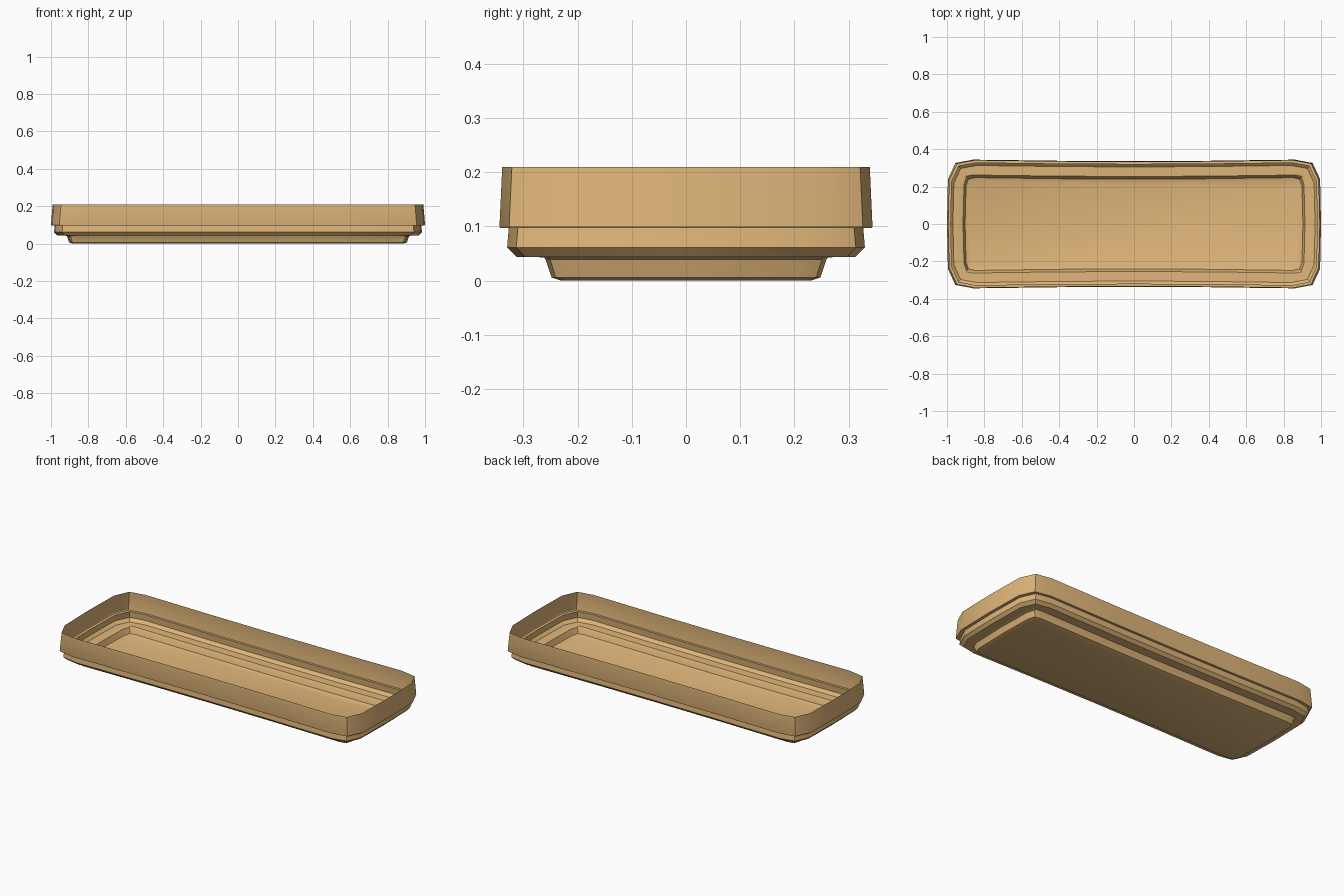
import bpy, bmesh

if "Cube" in bpy.data.objects:
    bpy.data.objects.remove(bpy.data.objects["Cube"])

# Wall profile from base to rim: half length, half depth, z, corner reach in x, corner reach in y
PROFILE = [
    (0.885, 0.230, 0.000, 0.050, 0.040),
    (0.903, 0.248, 0.006, 0.055, 0.045),
    (0.914, 0.259, 0.039, 0.060, 0.050),
    (0.925, 0.262, 0.043, 0.060, 0.050),
    (0.968, 0.313, 0.044, 0.130, 0.095),
    (0.984, 0.330, 0.061, 0.135, 0.100),
    (0.980, 0.327, 0.098, 0.135, 0.100),
    (0.998, 0.343, 0.097, 0.140, 0.105),
    (1.000, 0.344, 0.101, 0.140, 0.105),
    (0.991, 0.339, 0.210, 0.140, 0.105),
]


def outline(hx, hy, cx, cy):
    """Rounded rectangle with slightly waisted long sides and bowed ends."""
    q = [(hx, 0), (hx - 0.005, hy - cy), (hx - 0.32 * cx, hy - 0.17 * cy),
         (hx - cx, hy), (0.4, hy - 0.006), (0, hy - 0.008)]
    half = q + [(-x, y) for x, y in reversed(q[:-1])]
    return half + [(x, -y) for x, y in reversed(half[1:-1])]


bm = bmesh.new()
rings = [[bm.verts.new((x, y, z)) for x, y in outline(hx, hy, cx, cy)]
         for hx, hy, z, cx, cy in PROFILE]

# Stepped thin wall, open at the top
for low, high in zip(rings, rings[1:]):
    n = len(low)
    for i in range(n):
        j = (i + 1) % n
        bm.faces.new((low[i], low[j], high[j], high[i]))

# Floor
bm.faces.new(list(reversed(rings[0])))
bmesh.ops.recalc_face_normals(bm, faces=bm.faces)

mesh = bpy.data.meshes.new("tray")
bm.to_mesh(mesh)
bm.free()
tray = bpy.data.objects.new("tray", mesh)
bpy.context.collection.objects.link(tray)

# Tan finish
tan = bpy.data.materials.new("tan")
tan.diffuse_color = (0.73, 0.46, 0.19, 1)
tan.use_nodes = True
tan.node_tree.nodes["Principled BSDF"].inputs["Base Color"].default_value = tan.diffuse_color
mesh.materials.append(tan)

bpy.context.view_layer.objects.active = tray
tray.select_set(True)
bpy.ops.object.shade_smooth_by_angle(angle=0.5)
